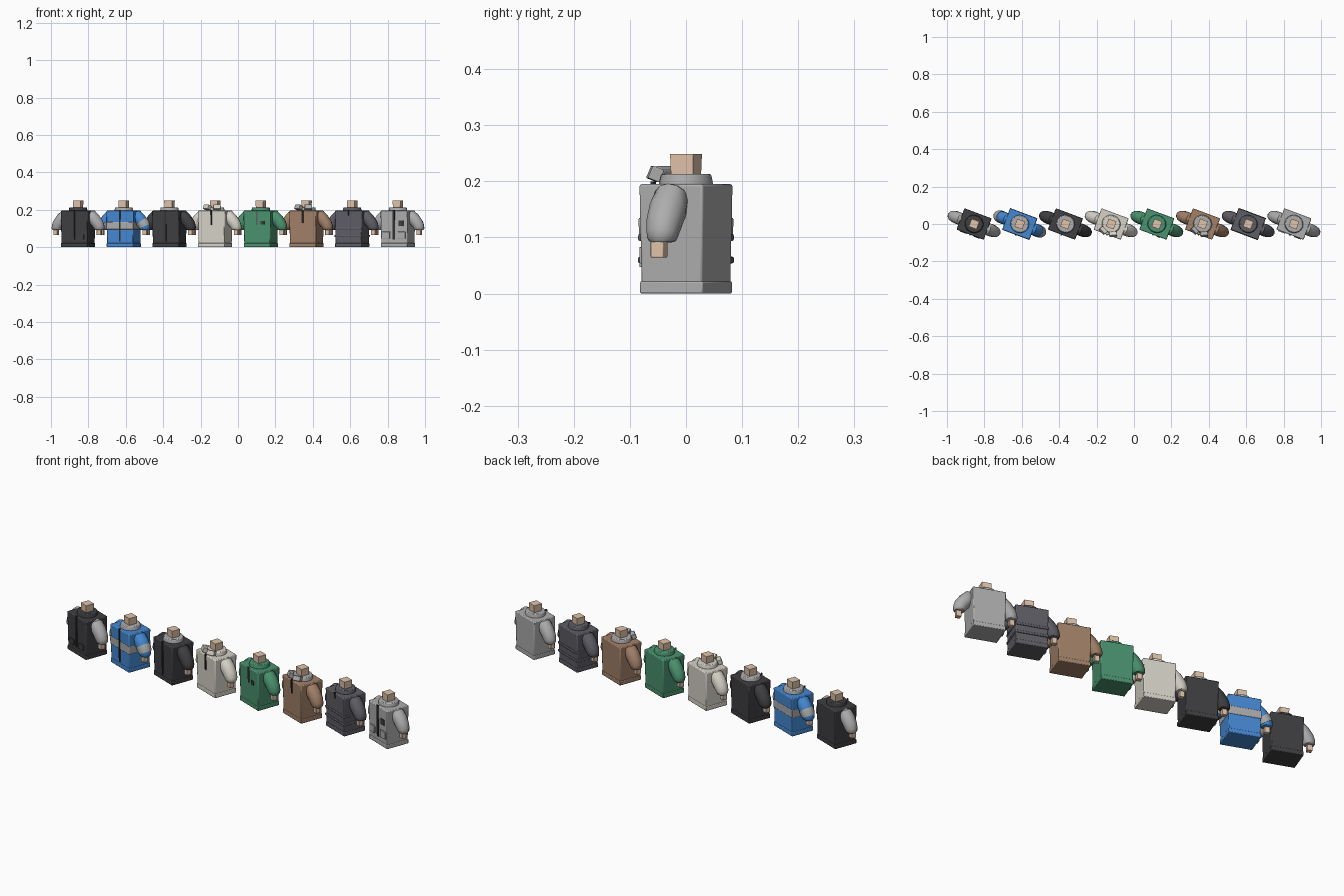
import bpy, bmesh, math
from mathutils import Matrix, Vector

if "Cube" in bpy.data.objects:
    bpy.data.objects.remove(bpy.data.objects["Cube"])

TURN = math.radians(-20.5)
mats = {}
COLORS = {
    "dark": (.05, .05, .055), "blue": (.06, .25, .65), "cream": (.68, .65, .58),
    "green": (.07, .29, .16), "brown": (.36, .22, .14), "slate": (.11, .11, .13),
    "grey": (.42, .42, .42), "skin": (.75, .55, .4), "black": (.03, .03, .03),
}


def material(name):
    if name not in mats:
        mats[name] = bpy.data.materials.new(name)
        mats[name].diffuse_color = (*COLORS[name], 1)
    return mats[name]


def finish(bm, name, color, frame, bevel=0):
    bmesh.ops.recalc_face_normals(bm, faces=bm.faces)
    me = bpy.data.meshes.new(name)
    bm.to_mesh(me)
    bm.free()
    me.materials.append(material(color))
    ob = bpy.data.objects.new(name, me)
    bpy.context.collection.objects.link(ob)
    ob.matrix_world = frame
    if bevel:
        mod = ob.modifiers.new("bevel", 'BEVEL')
        mod.width, mod.segments = bevel, 2
    bpy.ops.object.select_all(action='DESELECT')
    ob.select_set(True)
    bpy.context.view_layer.objects.active = ob
    bpy.ops.object.shade_smooth_by_angle(angle=math.radians(40))
    return ob


def box(name, color, frame, center, half, top=1.0, bevel=0, rot=None):
    """Box whose top face is scaled by `top`."""
    bm = bmesh.new()
    bmesh.ops.create_cube(bm, size=2)
    for v in bm.verts:
        k = top if v.co.z > 0 else 1
        v.co = Vector((v.co.x * half[0] * k, v.co.y * half[1] * k, v.co.z * half[2]))
    if rot:
        bm.transform(rot)
    bm.transform(Matrix.Translation(center))
    return finish(bm, name, color, frame, bevel)


def sleeve(name, color, frame, path, side, n=12):
    """Tube through (x, z, radius) stations in the local xz plane."""
    bm = bmesh.new()
    rings = []
    for i, (x, z, r) in enumerate(path):
        a, b = path[max(i - 1, 0)], path[min(i + 1, len(path) - 1)]
        t = Vector((b[0] - a[0], 0, b[1] - a[1])).normalized()
        u = Vector((-t.z, 0, t.x))
        ring = []
        for k in range(n):
            ang = 2 * math.pi * k / n
            p = Vector((x, 0, z)) + u * r * math.cos(ang) + Vector((0, r * math.sin(ang), 0))
            p.x *= side
            ring.append(bm.verts.new(p))
        rings.append(ring)
    for a, b in zip(rings, rings[1:]):
        for k in range(n):
            bm.faces.new((a[k], a[(k + 1) % n], b[(k + 1) % n], b[k]))
    bm.faces.new(rings[0])
    bm.faces.new(rings[-1])
    return finish(bm, name, color, frame)


def collar(name, color, frame):
    bm = bmesh.new()
    bmesh.ops.create_cone(bm, cap_ends=True, segments=20, radius1=.051, radius2=.047, depth=.02)
    bm.transform(Matrix.Translation((0, 0, .203)) @ Matrix.Diagonal((1, .95, 1, 1)))
    return finish(bm, name, color, frame, .003)


ARM = [(.058, .178, .018), (.072, .172, .031), (.092, .15, .034), (.113, .124, .032),
       (.121, .107, .029), (.124, .096, .026), (.124, .092, .02)]

# body, sleeves, collar, front opening bottom height, flaps, extra detail
OUTFITS = [
    ("dark", "grey", "dark", .04, False, "pocket"),
    ("blue", "blue", "grey", .03, False, "stripe"),
    ("dark", "dark", "grey", .03, False, None),
    ("cream", "cream", "cream", .12, True, None),
    ("green", "green", "green", .12, False, "badge"),
    ("brown", "brown", "grey", .13, True, None),
    ("slate", "slate", "slate", .17, False, "ribs"),
    ("grey", "grey", "grey", .04, False, "chest"),
]

for i, (body, arm, neckline, opening, flaps, extra) in enumerate(OUTFITS):
    f = Matrix.Translation((-.855 + i * 1.71 / 7, 0, 0)) @ Matrix.Rotation(TURN, 4, 'Z')
    # torso, hem, collar and neck
    box("torso", body, f, (0, 0, .103), (.074, .058, .092), 1.05, .004)
    box("hem", body, f, (0, 0, .011), (.076, .06, .011), 1, .003)
    collar("collar", neckline, f)
    box("neck", "skin", f, (0, 0, .225), (.0205, .0205, .024), 1.08)
    # arms
    for side, label in ((-1, "left"), (1, "right")):
        sleeve(label + "_sleeve", arm, f, ARM, side)
        box(label + "_hand", "skin", f, (side * .124, -.005, .08), (.012, .012, .016), 1, .002)
        if extra == "stripe":
            band = [(.104, .136, .0345), (.113, .124, .0335), (.120, .109, .031)]
            sleeve(label + "_sleeve_stripe", "grey", f, band, side)
        if flaps:
            # folded collar wings
            tilt = Matrix.Rotation(side * .45, 4, 'Z') @ Matrix.Rotation(-.4, 4, 'X')
            box(label + "_collar_wing", neckline, f, (side * .028, -.048, .213),
                (.02, .011, .012), 1, .002, tilt)
    # front opening
    h = (.2 - opening) / 2
    box("front_placket", "black" if body != "green" else "slate", f,
        (0, -.061, opening + h), (.004 if extra != "chest" else .006, .003, h), 1,
        0, Matrix.Rotation(.015, 4, 'X'))
    # garment details
    if extra == "pocket":
        for s in (-1, 1):
            box("pocket", body, f, (s * .038, -.06, .055), (.018, .004, .014), 1, .001)
    elif extra == "stripe":
        box("chest_stripe", "grey", f, (0, 0, .115), (.0775, .0615, .02), 1.01, .003)
    elif extra == "badge":
        box("chest_badge", "dark", f, (.032, -.061, .13), (.01, .003, .01))
    elif extra == "ribs":
        for z in (.06, .1):
            box("padded_rib", body, f, (0, 0, z), (.078, .063, .006), 1, .003)
    elif extra == "chest":
        box("chest_pocket", "dark", f, (.04, -.061, .128), (.014, .003, .014))
        for s in (-1, 1):
            box("lower_pocket", body, f, (s * .044, -.061, .065), (.02, .004, .018), 1, .001)

for m in bpy.data.materials:
    if m.users and not m.is_grease_pencil:
        m.use_nodes = True
        m.node_tree.nodes["Principled BSDF"].inputs["Base Color"].default_value = m.diffuse_color
